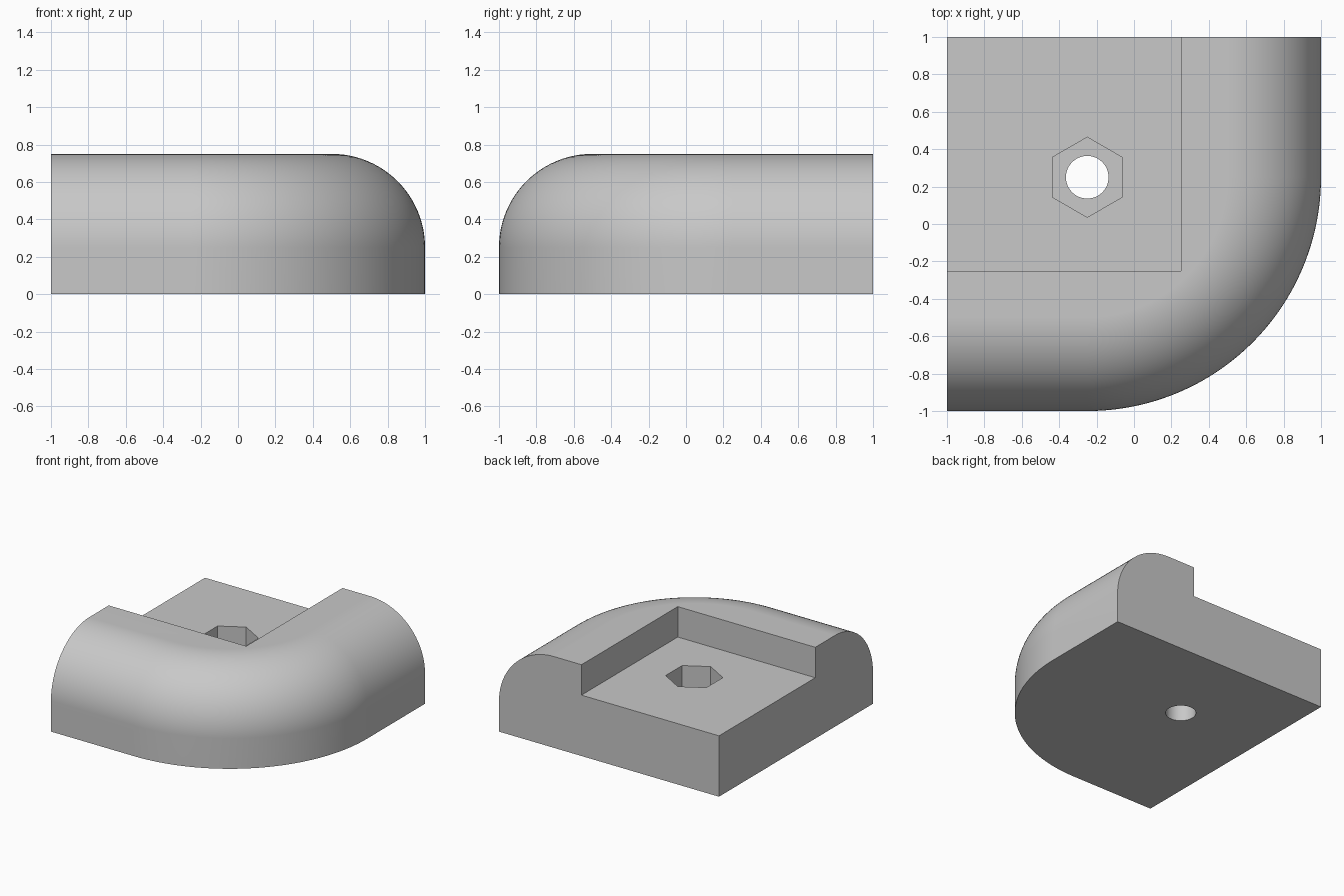
import bpy, bmesh
from math import sin, cos, pi, radians

old = bpy.data.objects.get("Cube")
if old:
    bpy.data.objects.remove(old, do_unlink=True)

HEIGHT = 0.75
FILLET = 0.5           # rounding of the top edge
CORNER = 1.25          # plan radius of the outer corner
CX, CY = -0.25, 0.25   # centre of the corner arc and of the bolt hole
FLOOR = 0.5            # pocket floor height

grey = bpy.data.materials.new("plain grey")
grey.use_nodes = True
grey.diffuse_color = (0.58, 0.58, 0.58, 1)
grey.node_tree.nodes["Principled BSDF"].inputs["Base Color"].default_value = grey.diffuse_color


def outline(inset):
    """Plan outline with one round corner, moved in on the outer sides."""
    steps = 48
    radius = CORNER - inset
    arc = [(CX + radius * sin(a), CY - radius * cos(a))
           for a in (pi / 2 * i / steps for i in range(steps + 1))]
    return [(-1, 1), (-1, inset - 1)] + arc + [(1 - inset, 1)]


# Body: stacked outlines following a quarter-round edge
def make_body():
    rows = [(0, 0)]
    steps = 24
    for i in range(steps + 1):
        a = pi / 2 * i / steps
        rows.append((FILLET * (1 - cos(a)), HEIGHT - FILLET + FILLET * sin(a)))
    bm = bmesh.new()
    rings = [[bm.verts.new((x, y, z)) for x, y in outline(d)] for d, z in rows]
    for low, high in zip(rings, rings[1:]):
        for i in range(len(low)):
            j = (i + 1) % len(low)
            bm.faces.new((low[i], low[j], high[j], high[i]))
    bm.faces.new(rings[0][::-1])
    bm.faces.new(rings[-1])
    # Merge the flat end walls into single faces
    bmesh.ops.dissolve_limit(bm, angle_limit=radians(0.3),
                             verts=bm.verts[:], edges=bm.edges[:])
    bmesh.ops.recalc_face_normals(bm, faces=bm.faces[:])
    mesh = bpy.data.meshes.new("corner_bracket")
    bm.to_mesh(mesh)
    bm.free()
    mesh.materials.append(grey)
    obj = bpy.data.objects.new("corner_bracket", mesh)
    bpy.context.collection.objects.link(obj)
    return obj


def prism(name, sides, radius, low, high):
    bpy.ops.mesh.primitive_cylinder_add(vertices=sides, radius=radius, depth=high - low,
                                        location=(CX, CY, (low + high) / 2))
    bpy.context.object.name = name
    return bpy.context.object


def cut(body, cutter):
    cutter.hide_render = True
    cutter.data.materials.append(grey)
    mod = body.modifiers.new("cut", 'BOOLEAN')
    mod.operation = 'DIFFERENCE'
    mod.solver = 'EXACT'
    mod.object = cutter
    bpy.context.view_layer.objects.active = body
    bpy.ops.object.modifier_apply(modifier=mod.name)
    bpy.data.objects.remove(cutter, do_unlink=True)


body = make_body()

# Square pocket open to the two flat sides
bpy.ops.mesh.primitive_cube_add(size=2, location=(-0.75, 0.75, FLOOR + 1))
bpy.context.object.name = "pocket_cutter"
cut(body, bpy.context.object)

# Hexagonal nut recess and round bolt hole
cut(body, prism("nut_cutter", 6, 0.214, 0.25, 0.7))
cut(body, prism("hole_cutter", 48, 0.114, -0.1, 0.4))

# Smooth rounding with crisp corners and flat planes
bpy.ops.object.select_all(action='DESELECT')
body.select_set(True)
bpy.context.view_layer.objects.active = body
bpy.ops.object.shade_smooth_by_angle(angle=radians(30))
weighted = body.modifiers.new("flat_planes", 'WEIGHTED_NORMAL')
weighted.keep_sharp = True
